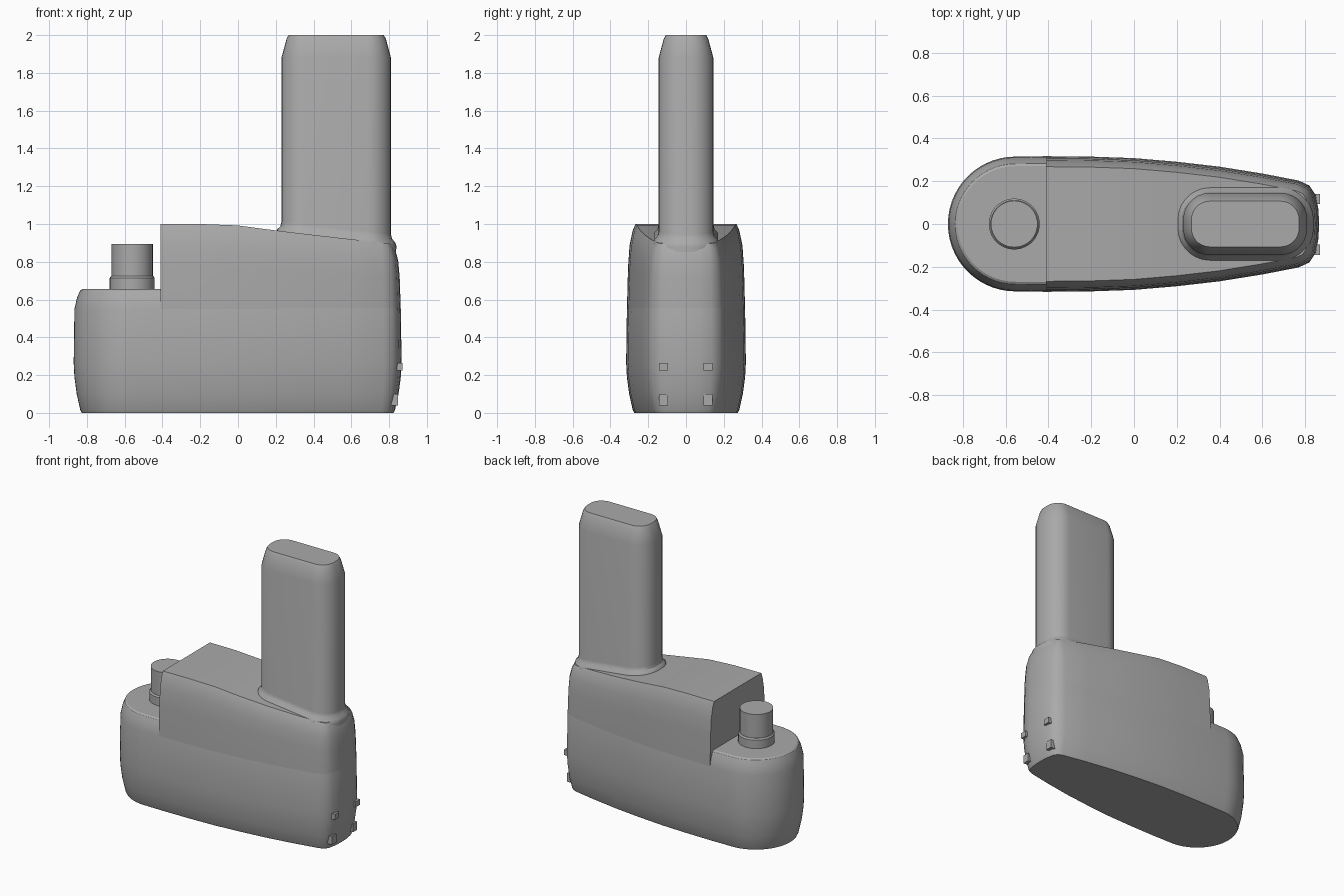
import bpy, bmesh, math

cube = bpy.data.objects.get("Cube")
if cube:
    bpy.data.objects.remove(cube, do_unlink=True)

grey = bpy.data.materials.new("matte_grey")
grey.use_nodes = True
grey.diffuse_color = (0.4, 0.4, 0.4, 1)
grey.node_tree.nodes["Principled BSDF"].inputs["Base Color"].default_value = (0.4, 0.4, 0.4, 1)


def finish(name, bm, angle=32):
    bmesh.ops.remove_doubles(bm, verts=bm.verts, dist=0.0005)
    bmesh.ops.recalc_face_normals(bm, faces=bm.faces)
    mesh = bpy.data.meshes.new(name)
    bm.to_mesh(mesh)
    bm.free()
    mesh.materials.append(grey)
    obj = bpy.data.objects.new(name, mesh)
    bpy.context.collection.objects.link(obj)
    bpy.ops.object.select_all(action='DESELECT')
    obj.select_set(True)
    bpy.context.view_layer.objects.active = obj
    bpy.ops.object.shade_smooth_by_angle(angle=math.radians(angle))
    return obj


def inset_half(half, d):
    """Move a left-to-right half outline inwards by d."""
    out = []
    for i, (x, y) in enumerate(half):
        a, b = half[max(i - 1, 0)], half[min(i + 1, len(half) - 1)]
        nx, ny = a[1] - b[1], b[0] - a[0]
        if abs(y) < 0.001:
            nx, ny = (-1 if i == 0 else 1), 0
        n = math.hypot(nx, ny)
        out.append((x - d * nx / n, max(y - d * ny / n, 0)))
    return out


def loft(name, half, levels):
    """Skin mirrored outlines; each level is (inset, height or height function)."""
    bm = bmesh.new()
    rings = []
    for d, z in levels:
        pts = inset_half(half, d)
        pts += [(x, -y) for x, y in reversed(pts)]
        rings.append([bm.verts.new((x, y, z(x) if callable(z) else z)) for x, y in pts])
    n = len(rings[0])
    for low, high in zip(rings, rings[1:]):
        for i in range(n):
            j = (i + 1) % n
            bm.faces.new((low[i], low[j], high[j], high[i]))
    for ring in (rings[0], rings[-1]):
        for i in range(n // 2 - 1):
            bm.faces.new((ring[i], ring[i + 1], ring[n - 2 - i], ring[n - 1 - i]))
    return finish(name, bm)


def arc(cx, cy, r, start, end, steps):
    return [(cx + r * math.cos(math.radians(start + (end - start) * i / steps)),
             cy + r * math.sin(math.radians(start + (end - start) * i / steps)))
            for i in range(steps + 1)]


def deck(x):
    """Height of the sloping shoulder."""
    if x < -0.05:
        return 1.0
    return 1.0 - 0.105 * min((x + 0.05) / 0.87, 1) ** 0.9


# Body plan: round nose, long taper, blunt rounded end
taper = [(-0.41, 0.317), (-0.2, 0.315), (0.0, 0.308), (0.2, 0.291), (0.4, 0.268),
         (0.6, 0.236), (0.77, 0.203), (0.82, 0.18), (0.85, 0.135), (0.862, 0.07), (0.866, 0)]
nose = arc(-0.555, 0, 0.315, 180, 90, 14)

loft("lower_body", nose + taper,
     [(0.042, 0), (0.035, 0.015), (0.016, 0.1), (0.004, 0.19), (0, 0.265),
      (0.004, 0.55), (0.018, 0.61), (0.034, 0.648), (0.045, 0.655)])


def shoulder(f):
    return lambda x: 0.54 + (deck(x) - 0.54) * f


loft("upper_body", taper,
     [(0.004, 0.54), (0.01, shoulder(0.5)), (0.018, shoulder(0.75)),
      (0.034, shoulder(0.92)), (0.049, shoulder(1))])

# Tall upright with a chamfered top and a flared foot
post = ([(0.23, 0)] + arc(0.355, 0.02, 0.125, 180, 90, 7)
        + arc(0.685, 0.02, 0.125, 90, 0, 7) + [(0.81, 0)])
loft("upright_post", post,
     [(0, 0.7), (-0.03, lambda x: deck(x) - 0.015), (-0.022, lambda x: deck(x) + 0.008),
      (-0.006, lambda x: deck(x) + 0.025), (0, lambda x: deck(x) + 0.05),
      (0, 1.88), (0.027, 1.98), (0.038, 2.0)])

# Push button on its collar
loft("button_collar", arc(-0.56, 0, 0.119, 180, 0, 20), [(0, 0.6), (0, 0.715), (0.008, 0.725)])
loft("button", arc(-0.56, 0, 0.109, 180, 0, 20), [(0, 0.6), (0, 0.895)])

# Small clips on the blunt end
for label, z, h, x in (("upper", 0.245, 0.04, 0.85), ("lower", 0.07, 0.06, 0.828)):
    for side, y in (("left", 0.117), ("right", -0.12)):
        bm = bmesh.new()
        bmesh.ops.create_cube(bm, size=1)
        bmesh.ops.scale(bm, vec=(0.04, 0.048, h), verts=bm.verts)
        bmesh.ops.translate(bm, vec=(x, y, z), verts=bm.verts)
        finish(f"{label}_clip_{side}", bm)
